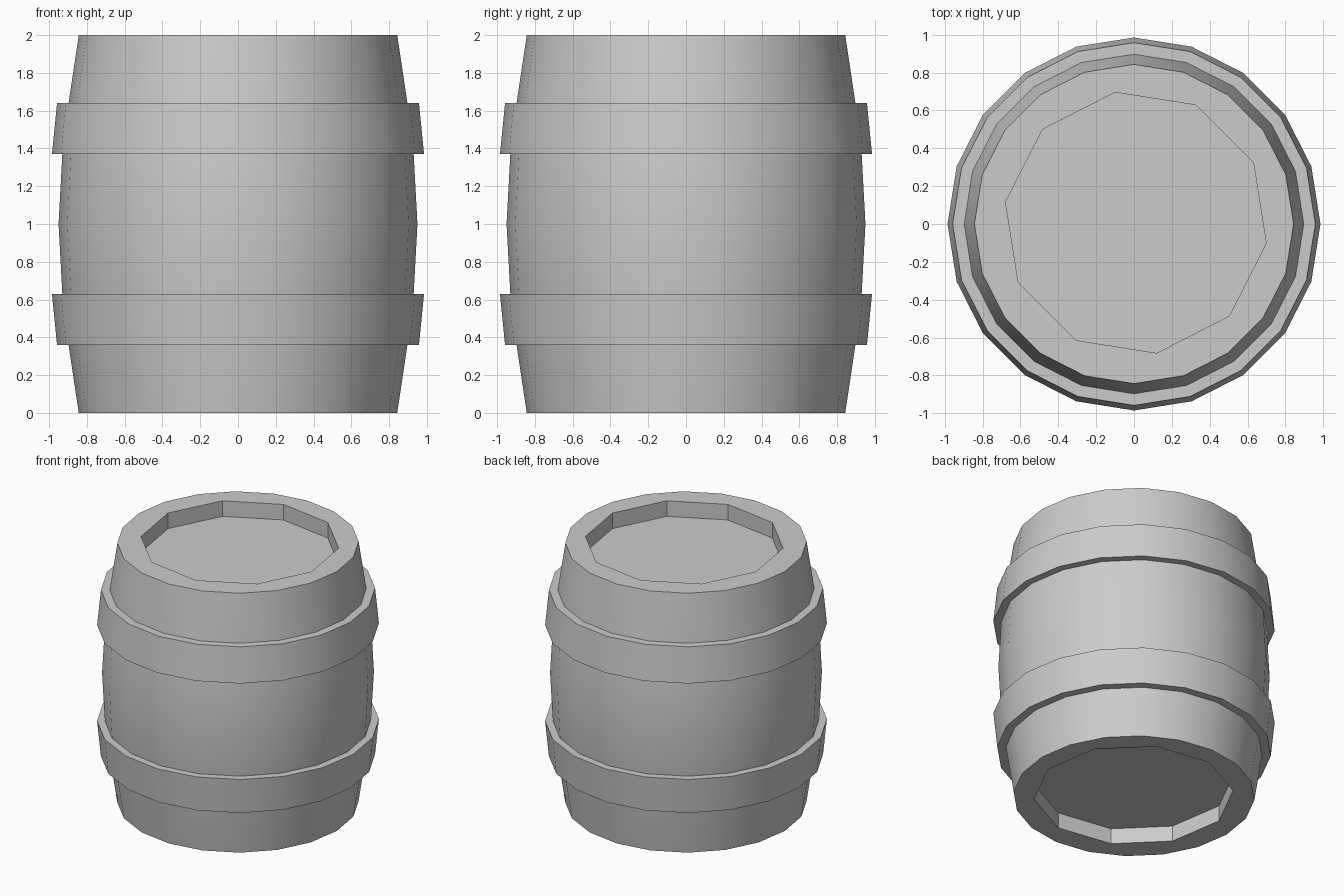
import bpy, bmesh
from math import cos, sin, radians, pi

if "Cube" in bpy.data.objects:
    bpy.data.objects.remove(bpy.data.objects["Cube"])

SIDES = 20


def ring(bm, r, z, n=SIDES, turn=0.0, cx=0.0, cy=0.0):
    """Add a horizontal loop of n vertices."""
    return [bm.verts.new((cx + r * cos(turn + 2 * pi * i / n),
                          cy + r * sin(turn + 2 * pi * i / n), z)) for i in range(n)]


def skin(bm, a, b):
    """Join two loops of equal count with quads."""
    n = len(a)
    for i in range(n):
        j = (i + 1) % n
        bm.faces.new((a[i], a[j], b[j], b[i]))


def loop_edges(bm, loop):
    return [bm.edges.get((loop[i - 1], loop[i])) for i in range(len(loop))]


def finish(bm, name):
    bmesh.ops.recalc_face_normals(bm, faces=bm.faces[:])
    mesh = bpy.data.meshes.new(name)
    bm.to_mesh(mesh)
    bm.free()
    obj = bpy.data.objects.new(name, mesh)
    bpy.context.collection.objects.link(obj)
    bpy.ops.object.select_all(action='DESELECT')
    obj.select_set(True)
    bpy.context.view_layer.objects.active = obj
    bpy.ops.object.shade_smooth_by_angle(angle=radians(30))
    return obj


# Bulging body with a ten-sided recess in each end
bm = bmesh.new()
half = [(0.95, 1.0), (0.93, 1.37), (0.897, 1.64), (0.843, 2.0)]
profile = [(r, 2 - z) for r, z in reversed(half[1:])] + half
rings = [ring(bm, r, z) for r, z in profile]
for a, b in zip(rings, rings[1:]):
    skin(bm, a, b)
for outer, z, floor_z in ((rings[0], 0.0, 0.12), (rings[-1], 2.0, 1.88)):
    rim, floor = [ring(bm, 0.697, h, 10, radians(-9), 0.01, 0.007) for h in (z, floor_z)]
    skin(bm, rim, floor)
    bm.faces.new(floor)
    bmesh.ops.triangle_fill(bm, use_beauty=True,
                            edges=loop_edges(bm, outer) + loop_edges(bm, rim))
finish(bm, "barrel_body")

# Two hoops, mirrored about the middle
band = [(0.985, 1.37), (0.958, 1.64), (0.88, 1.64), (0.90, 1.37)]
for name, flip in (("upper_hoop", False), ("lower_hoop", True)):
    bm = bmesh.new()
    loops = [ring(bm, r, 2 - z if flip else z) for r, z in band]
    for i in range(4):
        skin(bm, loops[i - 1], loops[i])
    finish(bm, name)
